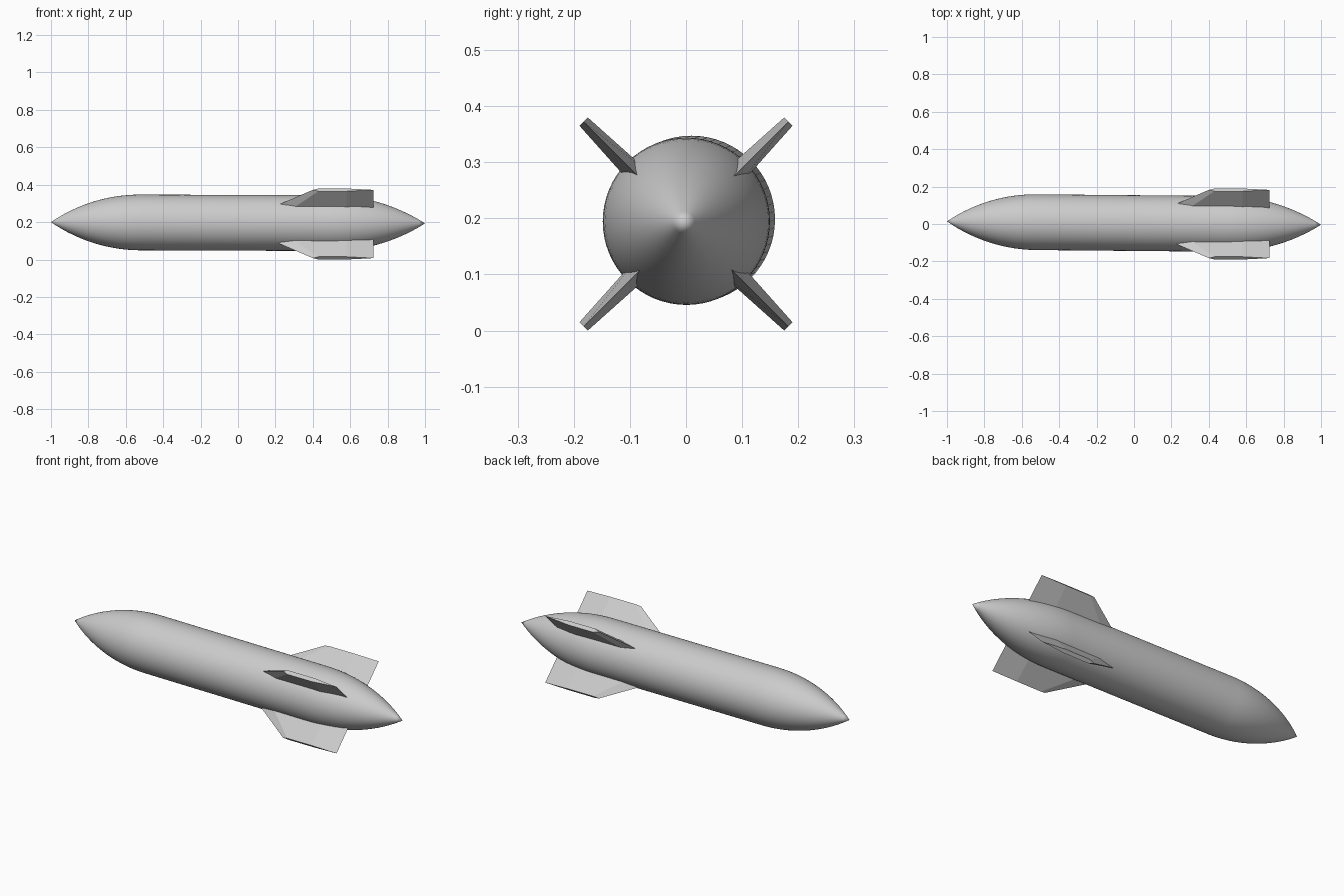
import bpy, bmesh, math
from mathutils import Matrix, Vector

cube = bpy.data.objects.get("Cube")
if cube:
    bpy.data.objects.remove(cube)

grey = bpy.data.materials.new("light_grey")
grey.use_nodes = True
grey.diffuse_color = (0.6, 0.6, 0.6, 1)
grey.node_tree.nodes["Principled BSDF"].inputs["Base Color"].default_value = (0.6, 0.6, 0.6, 1)

RADIUS = 0.149
NOSE_END, TAIL_START = -0.52, 0.49


def add_object(name, bm):
    bmesh.ops.recalc_face_normals(bm, faces=bm.faces)
    mesh = bpy.data.meshes.new(name)
    bm.to_mesh(mesh)
    bm.free()
    mesh.materials.append(grey)
    obj = bpy.data.objects.new(name, mesh)
    bpy.context.collection.objects.link(obj)
    return obj


def ogive(distance, length):
    """Radius of a tangent ogive at a distance from its wide end."""
    arc = (length ** 2 + RADIUS ** 2) / (2 * RADIUS)
    return max(0, math.sqrt(arc ** 2 - distance ** 2) - arc + RADIUS)


# Body: ogive nose, cylinder and ogive tail, turned around a slightly tilted axis
steps, sides = 16, 64
profile = []
for i in range(steps + 1):
    d = (1 + NOSE_END) * (1 - i / steps)
    profile.append((NOSE_END - d, ogive(d, 1 + NOSE_END)))
for i in range(steps + 1):
    d = (1 - TAIL_START) * i / steps
    profile.append((TAIL_START + d, ogive(d, 1 - TAIL_START)))

bm = bmesh.new()
verts = [bm.verts.new((x, 0, r)) for x, r in profile]
edges = [bm.edges.new(pair) for pair in zip(verts, verts[1:])]
bmesh.ops.spin(bm, geom=verts + edges, cent=(0, 0, 0), axis=(1, 0, 0),
               angle=math.tau, steps=sides, use_duplicate=False)
bmesh.ops.remove_doubles(bm, verts=bm.verts, dist=0.0001)
for v in bm.verts:
    v.co += Vector((0, 0.005 - 0.009 * v.co.x, 0.1965 - 0.0035 * v.co.x))
body = add_object("body", bm)
bpy.context.view_layer.objects.active = body
body.select_set(True)
bpy.ops.object.shade_smooth_by_angle(angle=math.radians(30))
body.select_set(False)


# Fins: swept, tapered blades with a six-sided wedge section
def fin_section(bm, radius, half, lead, front, back, trail):
    points = [(lead, 0), (front, half), (back, half),
              (trail, 0), (back, -half), (front, -half)]
    return [bm.verts.new((x, y, radius)) for x, y in points]


def add_fin(name, angle):
    bm = bmesh.new()
    root = fin_section(bm, 0.09, 0.02, 0.125, 0.24, 0.58, 0.725)
    tip = fin_section(bm, 0.258, 0.0105, 0.40, 0.43, 0.58, 0.725)
    bm.faces.new(root)
    bm.faces.new(tip)
    for i in range(6):
        j = (i + 1) % 6
        bm.faces.new((root[i], root[j], tip[j], tip[i]))
    turn = Matrix.Translation((0, 0, 0.19)) @ Matrix.Rotation(math.radians(angle), 4, 'X')
    bmesh.ops.transform(bm, matrix=turn, verts=bm.verts)
    add_object(name, bm)


for name, angle in (("front_upper_fin", 45), ("front_lower_fin", 135),
                    ("back_lower_fin", 225), ("back_upper_fin", 315)):
    add_fin(name, angle)
